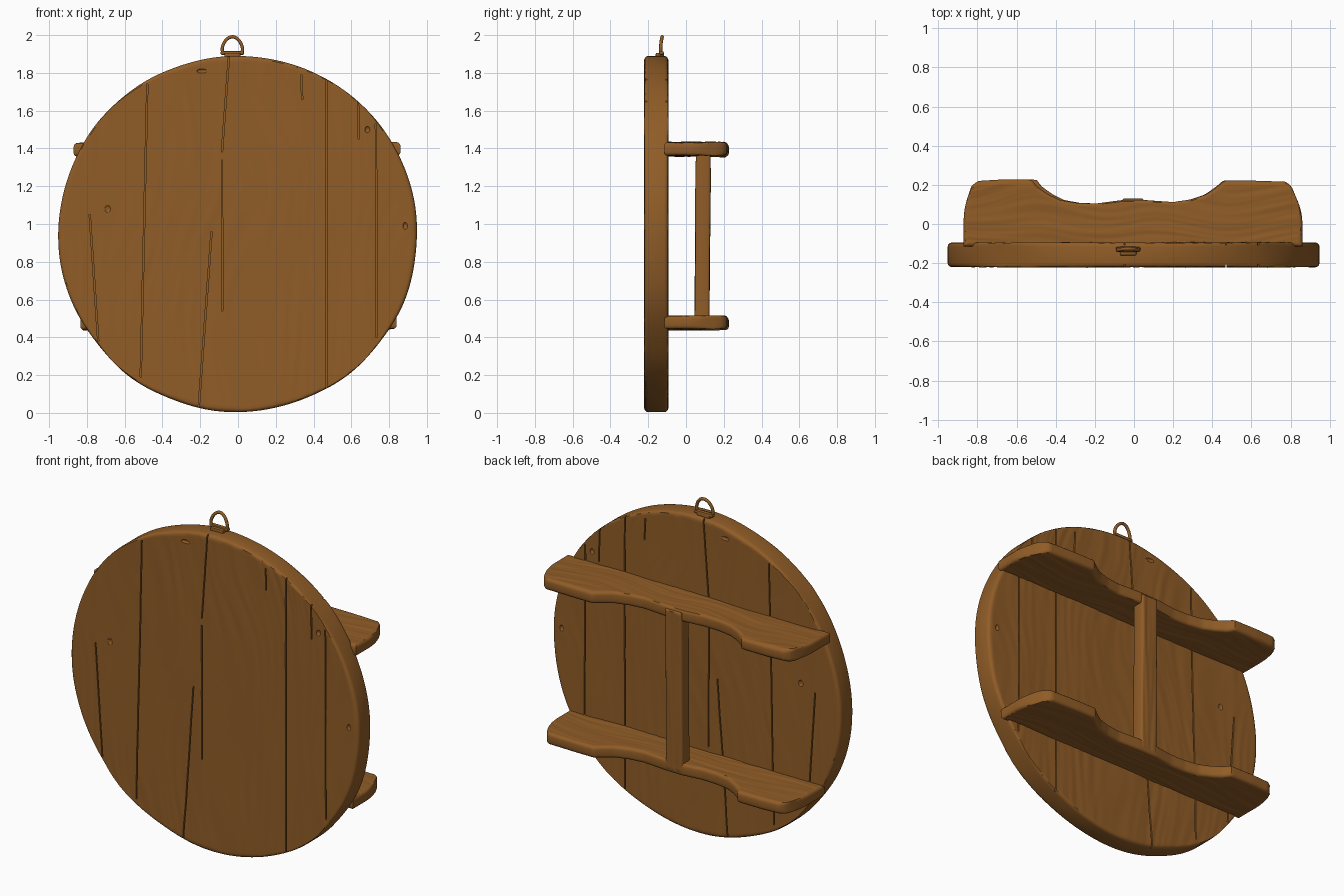
import bpy, bmesh, math
from mathutils import Vector, noise, Matrix

if "Cube" in bpy.data.objects:
    bpy.data.objects.remove(bpy.data.objects["Cube"])

wood = bpy.data.materials.new("brown_wood")
wood.diffuse_color = (0.28, 0.108, 0.020, 1)
wood.use_nodes = True
wood.node_tree.nodes["Principled BSDF"].inputs["Base Color"].default_value = wood.diffuse_color


def finish(bm, name, angle=40):
    bmesh.ops.recalc_face_normals(bm, faces=bm.faces)
    me = bpy.data.meshes.new(name)
    bm.to_mesh(me)
    bm.free()
    ob = bpy.data.objects.new(name, me)
    me.materials.append(wood)
    bpy.context.collection.objects.link(ob)
    smooth(ob, angle)
    return ob


def smooth(ob, angle=40):
    bpy.ops.object.select_all(action='DESELECT')
    ob.select_set(True)
    bpy.context.view_layer.objects.active = ob
    bpy.ops.object.shade_smooth_by_angle(angle=math.radians(angle))


def slab(name, nu, nv, outline, half, t, r, place, grain):
    """Grid slab with rounded rim: outline(u,v)->(a,b), half sizes, half thickness t."""
    bm = bmesh.new()

    def vert(u, v, inset, h, bump):
        a, b = outline(u * (1 - inset / half[0]), v * (1 - inset / half[1]))
        return bm.verts.new(place(a, b, h + bump * grain(a, b)))

    uv = [[(-1 + 2 * i / nu, -1 + 2 * j / nv) for j in range(nv + 1)] for i in range(nu + 1)]
    edge = ([(i, 0) for i in range(nu)] + [(nu, j) for j in range(nv)] +
            [(i, nv) for i in range(nu, 0, -1)] + [(0, j) for j in range(nv, 0, -1)])
    loops = []
    for s in (-1, 1):
        g = [[vert(*p, r, s * t, s) for p in row] for row in uv]
        for i in range(nu):
            for j in range(nv):
                bm.faces.new((g[i][j], g[i + 1][j], g[i + 1][j + 1], g[i][j + 1]))
        loops.append([g[i][j] for i, j in edge])
    rings = [loops[0]]
    for s in (-1, 1):
        for k in ((1, 2, 3) if s < 0 else (3, 2, 1)):
            q = k * math.pi / 6
            rings.append([vert(*uv[i][j], r * (1 - math.sin(q)), s * (t - r + r * math.cos(q)), 0)
                          for i, j in edge])
    rings.append(loops[1])
    n = len(edge)
    for A, B in zip(rings, rings[1:]):
        for k in range(n):
            bm.faces.new((A[k], A[(k + 1) % n], B[(k + 1) % n], B[k]))
    return finish(bm, name)


# round plank disc
def disc_outline(u, v):
    x, z = u * math.sqrt(1 - v * v / 2), v * math.sqrt(1 - u * u / 2)
    w = 1 + 0.008 * noise.noise(Vector((x * 2.5, z * 2.5, 4)))
    return x * 0.949 * w, 0.947 + z * 0.942 * w


def disc_grain(x, z):
    warp = noise.noise(Vector((x * 2, z * 1.2, 7)))
    return (0.004 * noise.noise(Vector((x * 5, z * 1.2, 1))) +
            0.0025 * noise.noise(Vector((x * 28 + warp * 6, z * 2.5, 2))))


disc = slab("round_plank_disc", 124, 124, disc_outline, (0.95, 0.95), 0.0625, 0.02,
            lambda a, b, h: (a, -0.1575 + h, b), disc_grain)

# seams between planks, as slanted cutters: x top, z top, x bottom, z bottom
seams = [(-0.48, 1.74, -0.515, 0.19), (-0.045, 1.93, -0.085, 1.38), (-0.085, 1.34, -0.083, 0.54),
         (-0.14, 0.96, -0.21, 0.0), (0.47, 1.80, 0.47, 0.10), (0.73, 1.53, 0.735, 0.40),
         (-0.785, 1.05, -0.74, 0.38), (0.335, 1.79, 0.34, 1.66), (0.635, 1.66, 0.64, 1.45)]
cb = bmesh.new()
for x1, z1, x2, z2 in seams:
    length = math.hypot(x2 - x1, z2 - z1)
    tilt = math.atan2(x1 - x2, z1 - z2)
    for y in (-0.222, -0.093):
        bmesh.ops.create_cube(cb, size=1, matrix=Matrix.Translation(((x1 + x2) / 2, y, (z1 + z2) / 2))
                              @ Matrix.Rotation(tilt, 4, 'Y') @ Matrix.Diagonal((0.007, 0.03, length, 1)))
# knot holes
for x, z, w, h in [(-0.19, 1.81, 0.03, 0.012), (0.885, 0.99, 0.013, 0.02), (0.685, 1.5, 0.014, 0.018),
                   (-0.69, 1.08, 0.018, 0.022)]:
    for y in (-0.223, -0.092):
        bmesh.ops.create_icosphere(cb, subdivisions=2, radius=1,
                                   matrix=Matrix.Translation((x, y, z)) @ Matrix.Diagonal((w, 0.011, h, 1)))
cutter = finish(cb, "seam_cutter")
cutter.hide_render = True
mod = disc.modifiers.new("seams", 'BOOLEAN')
mod.operation, mod.solver, mod.object = 'DIFFERENCE', 'EXACT', cutter
bpy.context.view_layer.objects.active = disc
bpy.ops.object.modifier_apply(modifier=mod.name)
bpy.data.objects.remove(cutter)
smooth(disc)

# curved back shelves
front = [(-0.87, 0.15), (-0.855, 0.195), (-0.82, 0.22), (-0.7, 0.227), (-0.54, 0.226), (-0.51, 0.19),
         (-0.45, 0.15), (-0.39, 0.122), (-0.3, 0.107), (-0.2, 0.105), (-0.07, 0.122), (0.05, 0.122),
         (0.2, 0.112), (0.29, 0.125), (0.37, 0.15), (0.43, 0.19), (0.47, 0.222), (0.6, 0.222),
         (0.79, 0.216), (0.82, 0.19), (0.85, 0.12)]


def edge_y(x):
    x = max(front[0][0], min(front[-1][0], x))
    for (xa, ya), (xb, yb) in zip(front, front[1:]):
        if x <= xb:
            return ya + (yb - ya) * (x - xa) / (xb - xa)
    return front[-1][1]


def shelf(name, z, left, right):
    def outline(u, v):
        k = (u + 1) / 2
        x = left + (right - left) * k
        y0, y1 = -0.115, edge_y(-0.87 + 1.72 * k)
        y = y0 + (y1 - y0) * (v + 1) / 2
        return x - 0.025 * u * max(0, v) ** 2, y

    def grain(x, y):
        warp = noise.noise(Vector((x * 2, y * 3, z)))
        return (0.003 * noise.noise(Vector((x * 2, y * 9, z))) +
                0.003 * noise.noise(Vector((x * 2.5, y * 50 + warp * 4, z + 5))))
    slab(name, 130, 36, outline, (0.86, 0.15), 0.035, 0.018,
         lambda a, b, h: (a, b, z + h + 0.004 * math.sin(a * 3)), grain)


shelf("upper_shelf", 1.395, -0.87, 0.86)
shelf("lower_shelf", 0.477, -0.835, 0.84)

# upright post joining the shelves
slab("upright_post", 14, 60, lambda u, v: (-0.005 + 0.055 * u, 0.935 + 0.48 * v), (0.055, 0.48),
     0.039, 0.012, lambda a, b, h: (a, 0.088 + 0.008 * (b - 0.93) + h, b),
     lambda a, b: 0.003 * noise.noise(Vector((a * 45, b * 2.5, 3))))


# hanger: base plate, bar, and ring
def block(name, loc, size, bev):
    bm = bmesh.new()
    bmesh.ops.create_cube(bm, size=1, matrix=Matrix.Translation(loc) @ Matrix.Diagonal((*size, 1)))
    bmesh.ops.bevel(bm, geom=bm.edges[:], offset=bev, segments=2, affect='EDGES', profile=0.5)
    finish(bm, name)


block("hanger_plate", (-0.03, -0.138, 1.893), (0.085, 0.045, 0.026), 0.006)
block("hanger_bar", (-0.03, -0.13, 1.905), (0.125, 0.026, 0.02), 0.008)

cu = bpy.data.curves.new("hanger_ring", 'CURVE')
cu.dimensions = '3D'
cu.bevel_depth, cu.bevel_resolution = 0.009, 3
sp = cu.splines.new('POLY')
path = []
for k in range(25):
    q = math.radians(-25 + 230 * k / 24)
    s = math.sin(q)
    path.append((-0.03 + 0.054 * math.cos(q) * (1 - 0.12 * max(0, s)),
                 -0.134 + 0.008 * max(0, s) ** 2, 1.927 + 0.064 * s if s > 0 else 1.927 + 0.05 * s))
sp.points.add(len(path) - 1)
for p, c in zip(sp.points, path):
    p.co = (*c, 1)
cu.use_fill_caps = True
ring = bpy.data.objects.new("hanger_ring", cu)
bpy.context.collection.objects.link(ring)
cu.materials.append(wood)
bpy.ops.object.select_all(action='DESELECT')
ring.select_set(True)
bpy.context.view_layer.objects.active = ring
bpy.ops.object.convert(target='MESH')
smooth(bpy.context.view_layer.objects.active, 50)
